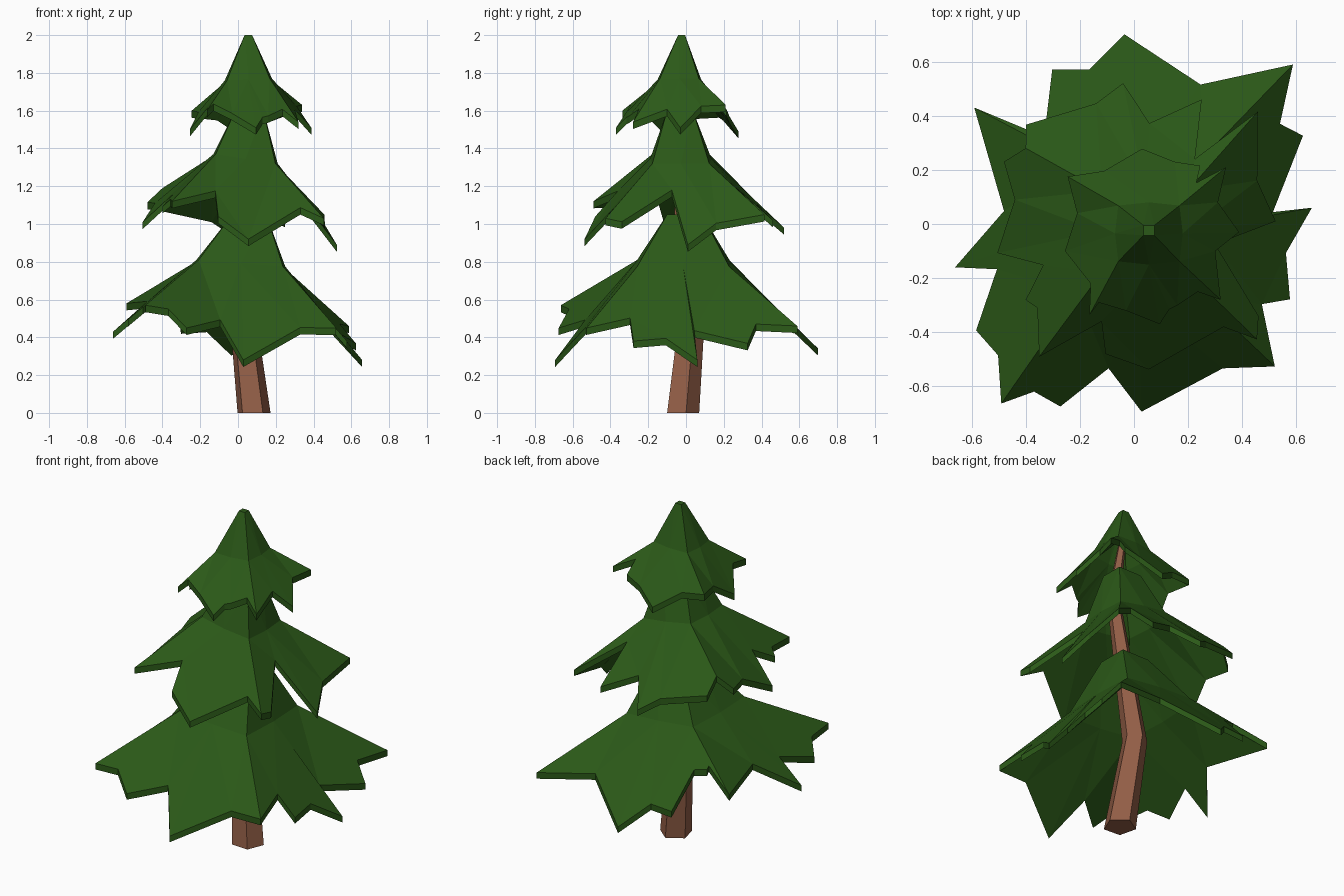
import bpy, bmesh, math
from mathutils import Vector
from mathutils.geometry import normal as face_normal

if "Cube" in bpy.data.objects:
    bpy.data.objects.remove(bpy.data.objects["Cube"])


def material(name, rgb):
    m = bpy.data.materials.new(name)
    m.diffuse_color = (*rgb, 1)
    m.use_nodes = True
    m.node_tree.nodes["Principled BSDF"].inputs["Base Color"].default_value = m.diffuse_color
    return m


GREEN = material("needles", (0.024, 0.1, 0.009))
BROWN = material("bark", (0.29, 0.112, 0.062))


def finish(bm, name, mat):
    bmesh.ops.recalc_face_normals(bm, faces=bm.faces)
    me = bpy.data.meshes.new(name)
    bm.to_mesh(me)
    bm.free()
    me.materials.append(mat)
    ob = bpy.data.objects.new(name, me)
    bpy.context.collection.objects.link(ob)
    return ob


def plane_z(x, y, a, b, c):
    """Height at x, y of the plane through a, b and c."""
    n = face_normal(a, b, c)
    return a.z - (n.x * (x - a.x) + n.y * (y - a.y)) / n.z


def square(x0, x1, y0, y1, z_left, z_right, inset=0):
    # corner order: NW, NE, SE, SW
    x0, x1, y0, y1 = x0 + inset, x1 - inset, y0 + inset, y1 - inset
    return [Vector(p) for p in ((x0, y1, z_left), (x1, y1, z_right),
                                (x1, y0, z_right), (x0, y0, z_left))]


def tier(name, top, mid, corners, sides, thick=0.037, bulge=0.012):
    """Four-sided skirt: steep collar, flared faces folded along the middle,
    ragged hem. Each side lists hem points clockwise; the one with a height is its tip."""
    bm = bmesh.new()
    box = square(*mid)
    mid_co = square(*mid, inset=bulge)
    cor_co = [Vector(c) for c in corners]
    tv = [bm.verts.new(p) for p in square(*top)]
    mv = [bm.verts.new(p) for p in mid_co]
    cv = [bm.verts.new(p) for p in cor_co]
    bm.faces.new(tv)
    for i, pts in enumerate(sides):
        j = (i + 1) % 4
        k = next(n for n, p in enumerate(pts) if len(p) == 3)
        tip = Vector(pts[k])
        fold = bm.verts.new((box[i] + box[j]) / 2)
        hem = []
        for n, p in enumerate(pts):
            e = i if n < k else j
            z = tip.z if n == k else plane_z(p[0], p[1], mid_co[e], cor_co[e], tip)
            hem.append(bm.verts.new((p[0], p[1], z)))
        bm.faces.new((tv[j], fold, tv[i]))
        bm.faces.new((tv[i], fold, mv[i]))
        bm.faces.new((tv[j], mv[j], fold))
        bm.faces.new([fold, mv[i], cv[i]] + hem[:k + 1])
        bm.faces.new([mv[j], fold] + hem[k:] + [cv[j]])
    bmesh.ops.triangulate(bm, faces=[f for f in bm.faces if len(f.verts) > 4])
    # give the sheet its thickness
    r = bmesh.ops.extrude_face_region(bm, geom=bm.faces[:], use_keep_orig=True)
    low = [g for g in r["geom"] if isinstance(g, bmesh.types.BMVert)]
    bmesh.ops.translate(bm, verts=low, vec=(0, 0, -thick))
    return finish(bm, name, GREEN)


# lower foliage (sides: back, right, front, left)
tier("lower_foliage", (-0.03, 0.15, -0.10, 0.085, 1.05, 1.05),
     (-0.22, 0.25, -0.27, 0.24, 0.81, 0.775),
     [(-0.59, 0.43, 0.58), (0.587, 0.589, 0.46), (0.52, -0.526, 0.45), (-0.49, -0.663, 0.57)],
     [[(-0.398, 0.35), (-0.398, 0.367), (-0.324, 0.385), (-0.302, 0.57), (-0.165, 0.57),
       (-0.035, 0.70, 0.34), (0.246, 0.515)],
      [(0.539, 0.37), (0.624, 0.326), (0.513, 0.044), (0.657, 0.06, 0.28),
       (0.561, -0.107), (0.576, -0.278), (0.472, -0.296)],
      [(0.328, -0.533), (0.028, -0.693, 0.28), (-0.094, -0.533), (-0.272, -0.674),
       (-0.369, -0.619)],
      [(-0.502, -0.485), (-0.583, -0.393), (-0.506, -0.167), (-0.661, -0.16, 0.43),
       (-0.48, 0.048)]])

# middle foliage
tier("middle_foliage", (-0.015, 0.135, -0.10, 0.037, 1.6, 1.6),
     (-0.13, 0.21, -0.19, 0.135, 1.37, 1.32),
     [(-0.40, 0.28, 1.19), (0.457, 0.415, 1.05), (0.454, -0.426, 1.03), (-0.35, -0.49, 1.12)],
     [[(-0.398, 0.367), (-0.14, 0.445), (-0.04, 0.52, 0.98), (0.057, 0.372),
       (0.25, 0.46), (0.225, 0.24)],
      [(0.455, 0.16), (0.523, 0.01, 0.89), (0.30, -0.075), (0.46, -0.34)],
      [(0.33, -0.38), (0.055, -0.537, 0.92), (-0.105, -0.48), (-0.12, -0.36)],
      [(-0.357, -0.31), (-0.40, -0.28), (-0.335, -0.152), (-0.505, -0.107, 1.01),
       (-0.44, 0.09), (-0.48, 0.23)]])

# top foliage
tier("top_foliage", (0.035, 0.075, -0.042, -0.005, 2.0, 2.0),
     (-0.07, 0.18, -0.15, 0.08, 1.76, 1.77),
     [(-0.245, 0.175, 1.60), (0.34, 0.21, 1.63), (0.32, -0.28, 1.54), (-0.165, -0.337, 1.60)],
     [[(-0.11, 0.196), (0.03, 0.278, 1.49), (0.15, 0.23), (0.245, 0.215), (0.23, 0.152)],
      [(0.31, 0.08), (0.388, -0.03, 1.51), (0.30, -0.10)],
      [(0.235, -0.25), (0.16, -0.30), (0.13, -0.315), (0.095, -0.37, 1.51), (-0.03, -0.32),
       (-0.13, -0.29)],
      [(-0.16, -0.22), (-0.255, -0.10, 1.50), (-0.21, 0.04)]])

# bent five-sided trunk: centre x, y, height, radius
bm = bmesh.new()
rings = []
for x, y, z, r in [(0.083, -0.022, 0, 0.092), (0.02, 0.03, 0.55, 0.072),
                   (0.105, -0.05, 1.45, 0.038), (0.06, -0.03, 1.8, 0.022)]:
    angs = [math.radians(14 + 72 * i) for i in range(5)]
    rings.append([bm.verts.new((x + r * math.cos(a), y + r * math.sin(a), z)) for a in angs])
bm.faces.new(rings[0])
bm.faces.new(rings[-1])
for lo, hi in zip(rings, rings[1:]):
    for i in range(5):
        j = (i + 1) % 5
        bm.faces.new((lo[i], lo[j], hi[j], hi[i]))
finish(bm, "trunk", BROWN)
